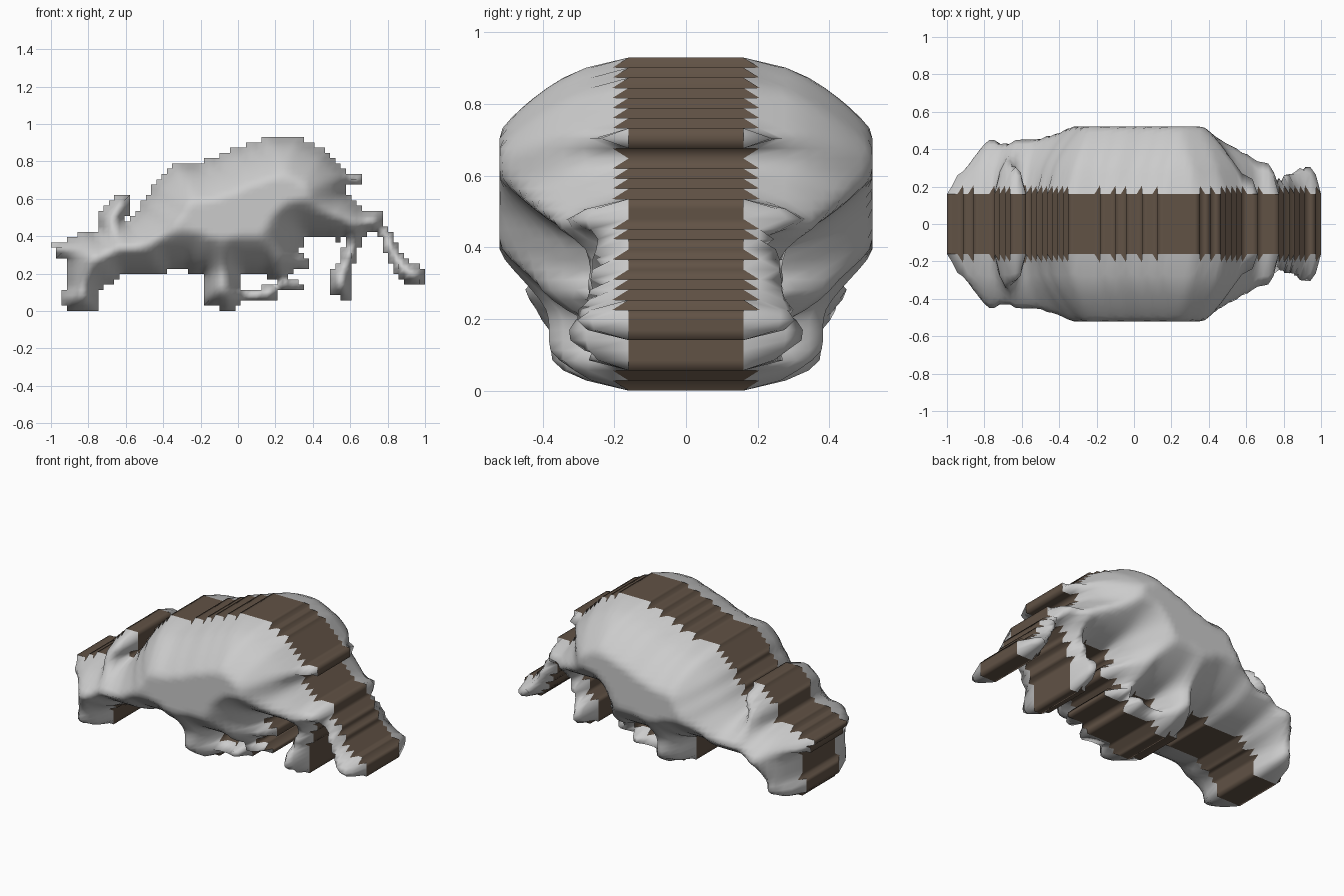
import bpy, bmesh, math

if "Cube" in bpy.data.objects:
    bpy.data.objects.remove(bpy.data.objects["Cube"])

NX, NZ = 71, 33            # silhouette cells
C = 2 / NX                 # cell size
RIM, MAX_Y, REACH = 0.16, 0.52, 0.2

# Silhouette outlines (x, z) of each part
torso = [(-.92, .28), (-.97, .28), (-.97, .33), (-1, .33), (-1, .37), (-.92, .38), (-.83, .42),
         (-.62, .44), (-.5, .59), (-.42, .72), (-.35, .79), (-.18, .80), (-.07, .85), (.0, .87),
         (.13, .91), (.13, .93), (.34, .93), (.36, .90), (.43, .88), (.49, .83), (.52, .79),
         (.57, .75), (.58, .62), (.64, .56), (.7, .54), (.78, .52), (.79, .42), (.57, .42),
         (.55, .37), (.5, .4), (.37, .39),
         (.2, .2), (-.2, .2), (-.3, .22), (-.38, .21), (-.6, .2), (-.75, .1), (-.9, .1)]
rear_bump = [(.5, .68), (.66, .68), (.66, .73), (.5, .73)]
horn = [(-.75, .4), (-.75, .53), (-.70, .56), (-.66, .59), (-.64, .62), (-.58, .62), (-.58, .51),
        (-.61, .51), (-.63, .4)]
front_leg = [(-.92, .3), (-.92, .12), (-.945, .11), (-.945, .03), (-.915, .03), (-.915, 0),
             (-.75, 0), (-.75, .1), (-.6, .2), (-.6, .3)]
middle_leg = [(-.18, .22), (-.18, .03), (-.1, .03), (-.1, 0), (-.01, 0), (-.01, .04), (.08, .05),
              (.2, .06), (.2, .1), (.34, .11), (.35, .13), (.33, .17), (.24, .17), (.21, .14),
              (.0, .11), (.01, .22)]
thigh = [(0, .19), (.13, .2), (.15, .17), (.27, .17), (.29, .22), (.37, .24), (.37, .29), (.3, .31),
         (.34, .35), (.37, .41), (0, .4)]
inner_leg = [(.55, .45), (.69, .45), (.65, .33), (.60, .2), (.60, .06), (.55, .06), (.55, .09),
             (.5, .1), (.5, .22), (.55, .27), (.58, .4)]
outer_leg = [(.66, .45), (.76, .41), (.77, .33), (.81, .27), (.84, .2), (.92, .14), (.97, .14),
             (1.0, .15), (1.0, .22), (.92, .26), (.88, .3), (.85, .37), (.79, .46), (.76, .5)]
parts = [torso, rear_bump, horn, front_leg, middle_leg, thigh, inner_leg, outer_leg]


def inside(poly, x, z):
    hit = False
    for (x1, z1), (x2, z2) in zip(poly, poly[1:] + poly[:1]):
        if (z1 > z) != (z2 > z) and x < x1 + (z - z1) * (x2 - x1) / (z2 - z1):
            hit = not hit
    return hit


cells = {(i, k) for i in range(NX) for k in range(NZ)
         if any(inside(p, (i + .5) * C - 1, (k + .5) * C) for p in parts)}


def around(i, k):
    return sum((i - a, k - b) in cells for a in (0, 1) for b in (0, 1))


# Half thickness swells with distance from the outline
nodes = {(i + a, k + b): around(i + a, k + b) for i, k in cells for a in (0, 1) for b in (0, 1)}
edge_nodes = [n for n, c in nodes.items() if c < 4]
half = {}
for n, c in nodes.items():
    if c < 4:
        half[n] = 0.205 if c == 3 else RIM
    else:
        d = C * min(math.dist(n, e) for e in edge_nodes)
        half[n] = RIM + (MAX_Y - RIM) * min(1, d / REACH) ** 0.53
for _ in range(1):
    new = dict(half)
    for (i, k), c in nodes.items():
        if c == 4 and half[i, k] < MAX_Y - .001:
            ring = [half[i + a, k + b] for a, b in ((1, 0), (-1, 0), (0, 1), (0, -1))]
            new[i, k] = (half[i, k] + sum(ring) / 4) / 2
    half = new

# Smooth swollen sides joined by a stepped rim
bm = bmesh.new()
V = {(n, s): bm.verts.new((n[0] * C - 1, s * half[n], n[1] * C)) for n in nodes for s in (-1, 1)}
for i, k in sorted(cells):
    quad = [(i, k), (i + 1, k), (i + 1, k + 1), (i, k + 1)]
    for s in (-1, 1):
        bm.faces.new([V[n, s] for n in quad[::-s]])
    for j, (a, b) in enumerate(((0, -1), (1, 0), (0, 1), (-1, 0))):
        if (i + a, k + b) not in cells:
            p, q = quad[j], quad[(j + 1) % 4]
            f = bm.faces.new([V[p, -1], V[p, 1], V[q, 1], V[q, -1]])
            f.material_index = 1
bmesh.ops.recalc_face_normals(bm, faces=bm.faces[:])
for f in bm.faces:
    f.smooth = True
for e in bm.edges:
    e.smooth = len({f.material_index for f in e.link_faces}) == 1
mesh = bpy.data.meshes.new("animal_body")
bm.to_mesh(mesh)
bm.free()

brown = bpy.data.materials.new("brown_rim")
brown.diffuse_color = (.12, .085, .06, 1)
brown.use_nodes = True
brown.node_tree.nodes["Principled BSDF"].inputs["Base Color"].default_value = brown.diffuse_color
mesh.materials.append(None)
mesh.materials.append(brown)
bpy.context.collection.objects.link(bpy.data.objects.new("animal_body", mesh))
